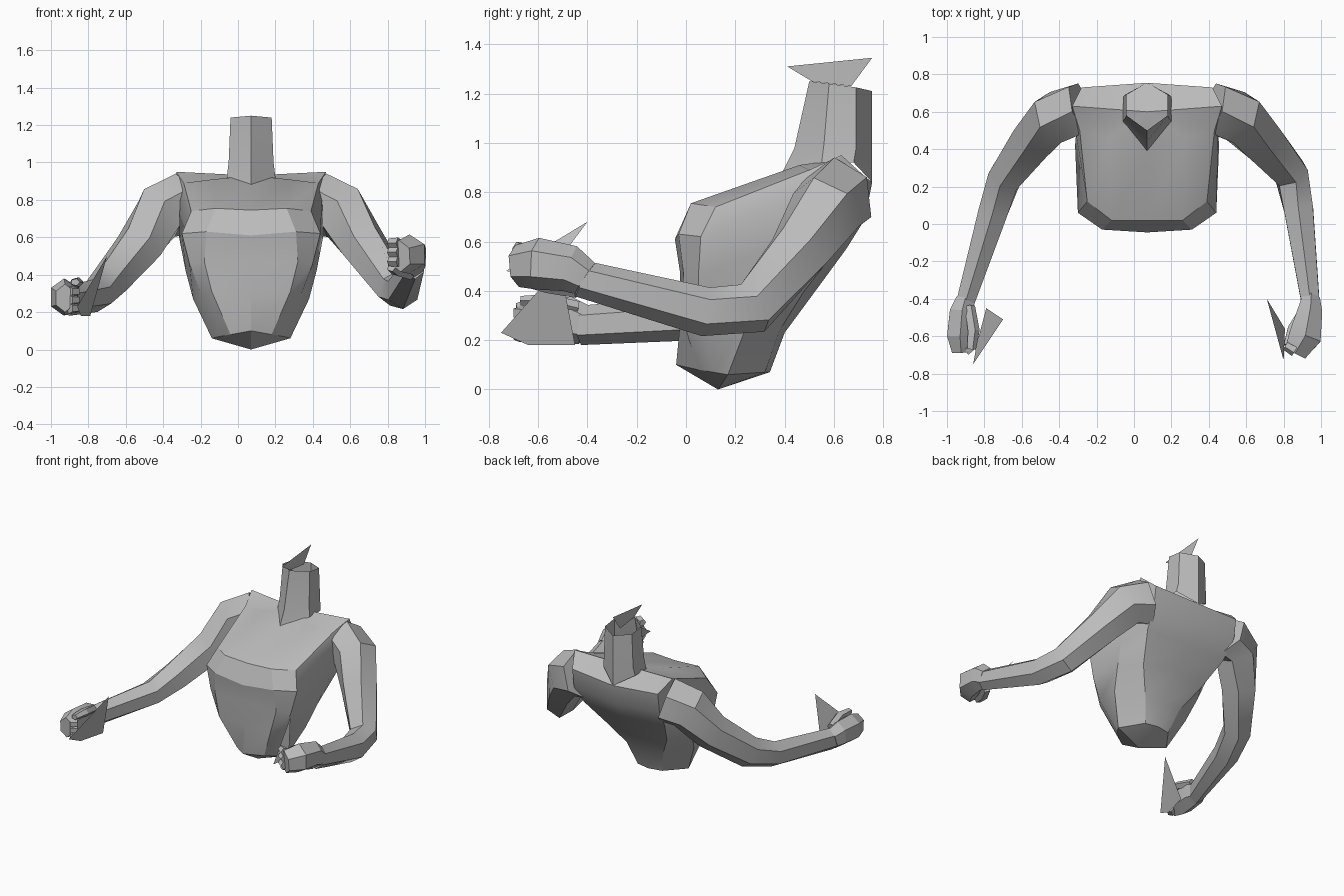
import bpy, bmesh, math
from mathutils import Vector

cube = bpy.data.objects.get("Cube")
if cube:
    bpy.data.objects.remove(cube)

grey = bpy.data.materials.new("plain_grey")
grey.use_nodes = True
grey.diffuse_color = (0.5, 0.5, 0.5, 1)
grey.node_tree.nodes["Principled BSDF"].inputs["Base Color"].default_value = (0.5, 0.5, 0.5, 1)

MID = 0.07  # body centre line


def finish(name, bm, angle=28):
    bmesh.ops.recalc_face_normals(bm, faces=bm.faces)
    mesh = bpy.data.meshes.new(name)
    bm.to_mesh(mesh)
    bm.free()
    mesh.materials.append(grey)
    ob = bpy.data.objects.new(name, mesh)
    bpy.context.collection.objects.link(ob)
    bpy.ops.object.select_all(action='DESELECT')
    ob.select_set(True)
    bpy.context.view_layer.objects.active = ob
    bpy.ops.object.shade_smooth_by_angle(angle=math.radians(angle))
    return ob


def loft(name, rings, start=None, end=None, angle=28):
    """Skin closed rings; start/end are pole points, None leaves that end open."""
    bm = bmesh.new()
    loops = [[bm.verts.new(p) for p in ring] for ring in rings]
    n = len(loops[0])
    for a, b in zip(loops, loops[1:]):
        for i in range(n):
            j = (i + 1) % n
            bm.faces.new((a[i], a[j], b[j], b[i]))
    for loop, pole in ((loops[0], start), (loops[-1], end)):
        if pole is not None:
            tip = bm.verts.new(pole)
            for i in range(n):
                bm.faces.new((loop[i], loop[(i + 1) % n], tip))
    return finish(name, bm, angle)


def mirrored(half):
    """Full ring from half a ring running front centre to back centre."""
    right = [(MID + x, y, z) for x, y, z in half]
    left = [(MID - x, y, z) for x, y, z in half[-2:0:-1]]
    return right + left


def tube(name, sections, sides=6, angle=28):
    """Tube through (centre, side radius, up radius) sections."""
    centres = [Vector(s[0]) for s in sections]
    rings = []
    for k, (c, rs, ru) in enumerate(sections):
        t = (centres[min(k + 1, len(centres) - 1)] - centres[max(k - 1, 0)]).normalized()
        side = t.cross(Vector((0, 0, 1))).normalized()
        up = side.cross(t)
        turns = [math.tau * (i + 0.5) / sides for i in range(sides)]
        rings.append([centres[k] + side * math.cos(a) * rs + up * math.sin(a) * ru for a in turns])
    return loft(name, rings, centres[0], centres[-1], angle)


def plate(name, points):
    bm = bmesh.new()
    bm.faces.new([bm.verts.new(p) for p in points])
    return finish(name, bm)


# torso: hips up to the shoulders
torso = [
    [(0, -.04, .10), (.11, .05, .08), (.17, .11, .07), (.21, .17, .06), (.1, .32, .07), (0, .34, .07)],
    [(0, -.02, .31), (.21, -.02, .31), (.27, .05, .3), (.31, .25, .27), (.15, .38, .24), (0, .40, .23)],
    [(0, -.025, .48), (.25, -.01, .47), (.33, .05, .46), (.35, .33, .42), (.25, .48, .4), (0, .54, .42)],
    [(0, -.045, .61), (.24, -.03, .63), (.37, .06, .62), (.385, .42, .6), (.33, .62, .58), (0, .65, .57)],
    [(0, .02, .745), (.19, .02, .755), (.32, .12, .74), (.38, .48, .8), (.35, .71, .72), (0, .725, .69)],
    [(0, .40, .885), (.2, .46, .91), (.36, .5, .89), (.40, .63, .95), (.35, .73, .86), (0, .755, .84)],
]
loft("torso", [mirrored(h) for h in torso], (MID, .13, 0), (MID, .6, .93))

# open neck
neck = [
    [(0, .39, .88), (.13, .55, .92), (.13, .68, .92), (0, .755, .84)],
    [(0, .44, .98), (.12, .56, 1.0), (.12, .69, .98), (0, .755, .95)],
    [(0, .50, 1.25), (.11, .58, 1.24), (.11, .69, 1.225), (0, .755, 1.21)],
]
loft("neck", [mirrored(h) for h in neck], angle=20)
plate("neck_fin", [(MID, .41, 1.31), (MID, .755, 1.345), (MID, .67, 1.23), (MID, .51, 1.25)])

# arms
tube("left_arm", [
    ((.42, .62, .78), .15, .17), ((.56, .57, .73), .15, .16), ((.67, .46, .56), .13, .13),
    ((.84, .27, .33), .10, .11), ((.88, .08, .315), .09, .10), ((.945, -.43, .45), .055, .075)], angle=35)
tube("right_arm", [
    ((-.28, .62, .78), .15, .17), ((-.42, .57, .73), .15, .16), ((-.53, .46, .55), .13, .13),
    ((-.69, .25, .36), .10, .11), ((-.755, .06, .29), .09, .09), ((-.905, -.43, .26), .055, .08)], angle=35)

# fists
tube("left_fist", [
    ((.945, -.41, .45), .055, .075), ((.94, -.47, .49), .075, .095),
    ((.915, -.60, .51), .10, .105), ((.865, -.685, .50), .07, .085)], angle=20)
tube("right_fist", [
    ((-.905, -.41, .26), .055, .08), ((-.92, -.47, .28), .075, .095),
    ((-.93, -.60, .28), .08, .10), ((-.925, -.685, .275), .055, .075)], angle=20)

# thumbs and curled fingers
tube("left_thumb", [((.92, -.44, .40), .03, .03), ((.85, -.56, .42), .035, .03), ((.82, -.65, .44), .025, .025)], 5, 20)
tube("right_thumb", [((-.88, -.44, .33), .03, .03), ((-.86, -.57, .36), .035, .028), ((-.87, -.67, .36), .025, .02)], 5, 20)
for k in range(3):
    tube(f"left_finger_{k + 1}", [
        ((.86, -.68, .57 - .05 * k), .03, .03), ((.81, -.65, .57 - .05 * k), .025, .025)], 5, 20)
    tube(f"right_finger_{k + 1}", [
        ((-.90, -.68, .31 - .045 * k), .03, .03), ((-.86, -.65, .31 - .045 * k), .025, .025)], 5, 20)

# loose triangular fins at the hands
plate("left_hand_fin", [(.71, -.40, .68), (.80, -.73, .48), (.807, -.56, .465)])
plate("right_hand_fin", [(-.70, -.51, .50), (-.86, -.75, .23), (-.84, -.64, .18), (-.79, -.45, .18)])
